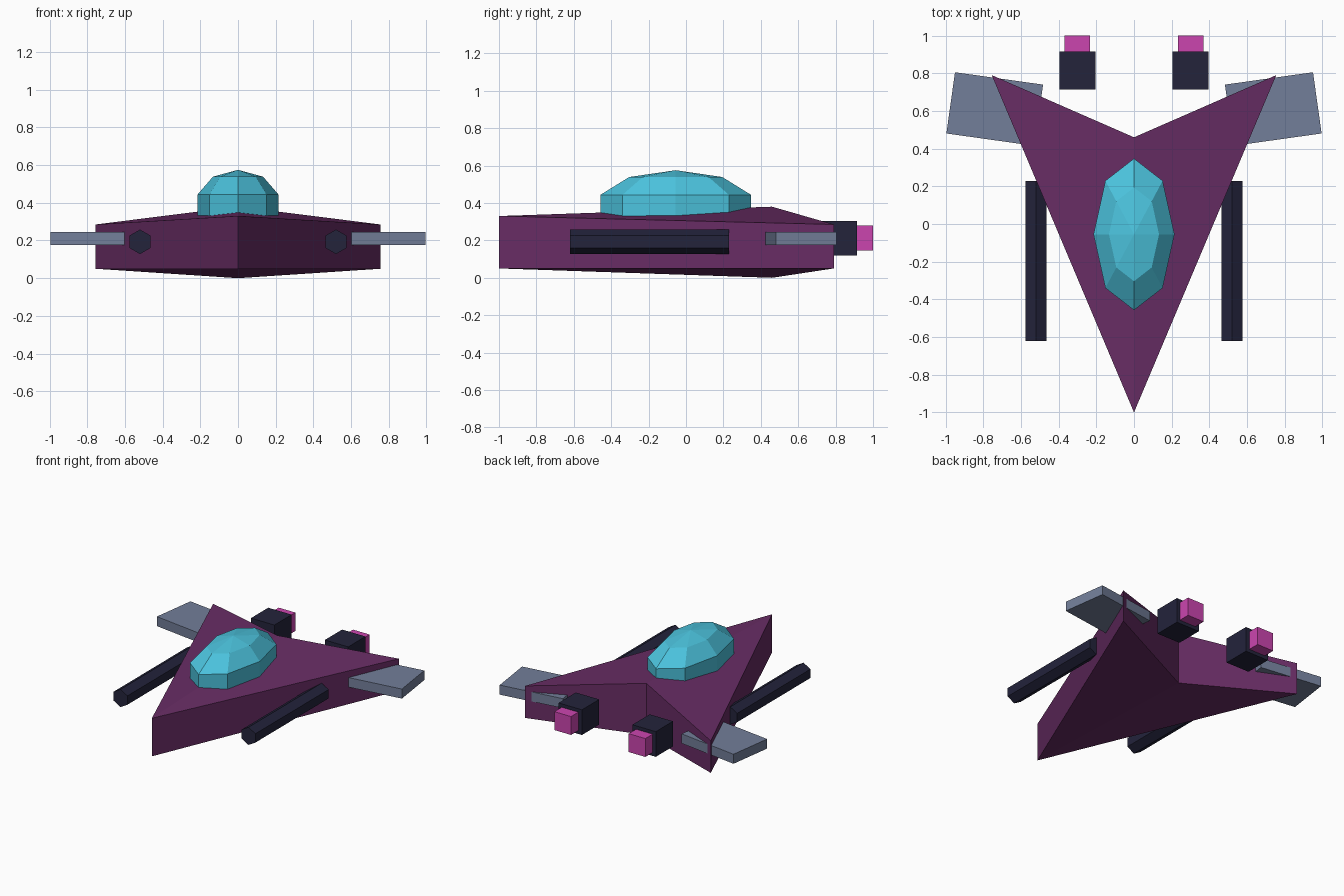
import bpy
import bmesh
from math import radians
from mathutils import Matrix

cube = bpy.data.objects.get("Cube")
if cube:
    bpy.data.objects.remove(cube, do_unlink=True)


def material(name, rgb):
    mat = bpy.data.materials.new(name)
    mat.use_nodes = True
    color = (*rgb, 1)
    mat.diffuse_color = color
    mat.node_tree.nodes["Principled BSDF"].inputs["Base Color"].default_value = color
    return mat


purple = material("hull purple", (0.14, 0.026, 0.13))
teal = material("canopy teal", (0.072, 0.55, 0.73))
navy = material("dark navy", (0.017, 0.017, 0.044))
slate = material("fin slate", (0.17, 0.21, 0.32))
pink = material("exhaust pink", (0.60, 0.06, 0.43))


def finish(name, bm, mat, matrix=Matrix()):
    bm.transform(matrix)
    bmesh.ops.recalc_face_normals(bm, faces=bm.faces)
    mesh = bpy.data.meshes.new(name)
    bm.to_mesh(mesh)
    bm.free()
    mesh.materials.append(mat)
    obj = bpy.data.objects.new(name, mesh)
    bpy.context.collection.objects.link(obj)
    return obj


def box(name, center, size, mat, turn=0):
    bm = bmesh.new()
    bmesh.ops.create_cube(bm, size=1)
    place = Matrix.Translation(center) @ Matrix.Rotation(radians(turn), 4, "Z")
    return finish(name, bm, mat, place @ Matrix.Diagonal((*size, 1)))


# Arrowhead hull: each outline corner has a bottom and a top height
outline = [  # x, y, bottom, top
    (0, -1, 0.05, 0.33),
    (0.755, 0.79, 0.05, 0.285),
    (0, 0.46, 0, 0.38),
    (-0.755, 0.79, 0.05, 0.285),
]
bm = bmesh.new()
low = [bm.verts.new((x, y, b)) for x, y, b, t in outline]
high = [bm.verts.new((x, y, t)) for x, y, b, t in outline]
for ring in (low, high):
    nose, left, notch, right = ring
    bm.faces.new((nose, left, notch))
    bm.faces.new((nose, notch, right))
for i in range(4):
    j = (i + 1) % 4
    bm.faces.new((low[i], low[j], high[j], high[i]))
finish("hull", bm, purple)

# Faceted canopy, a stretched sphere sunk into the hull
bm = bmesh.new()
bmesh.ops.create_uvsphere(bm, u_segments=8, v_segments=5, radius=1)
finish("canopy", bm, teal,
       Matrix.Translation((0, -0.055, 0.385)) @ Matrix.Diagonal((0.226, 0.423, 0.19, 1)))

# Paired parts
for side, s in (("left", 1), ("right", -1)):
    box(side + "_fin", (s * 0.739, 0.61, 0.21), (0.472, 0.328, 0.07), slate, s * 8)
    box(side + "_engine", (s * 0.3, 0.815, 0.212), (0.19, 0.2, 0.185), navy)
    box(side + "_exhaust", (s * 0.302, 0.955, 0.212), (0.135, 0.09, 0.135), pink)

    # Six-sided gun barrel lying along y with a corner on top
    bm = bmesh.new()
    bmesh.ops.create_cone(bm, cap_ends=True, segments=6, radius1=0.065,
                          radius2=0.065, depth=0.85)
    barrel = finish(side + "_gun", bm, navy,
                    Matrix.Translation((s * 0.52, -0.196, 0.193))
                    @ Matrix.Rotation(radians(90), 4, "X"))
    # Make sure a corner, not a flat, points upward
    if max(v.co.z for v in barrel.data.vertices) < 0.255:
        pivot = Matrix.Translation((s * 0.52, 0, 0.193))
        barrel.data.transform(pivot @ Matrix.Rotation(radians(30), 4, "Y") @ pivot.inverted())
